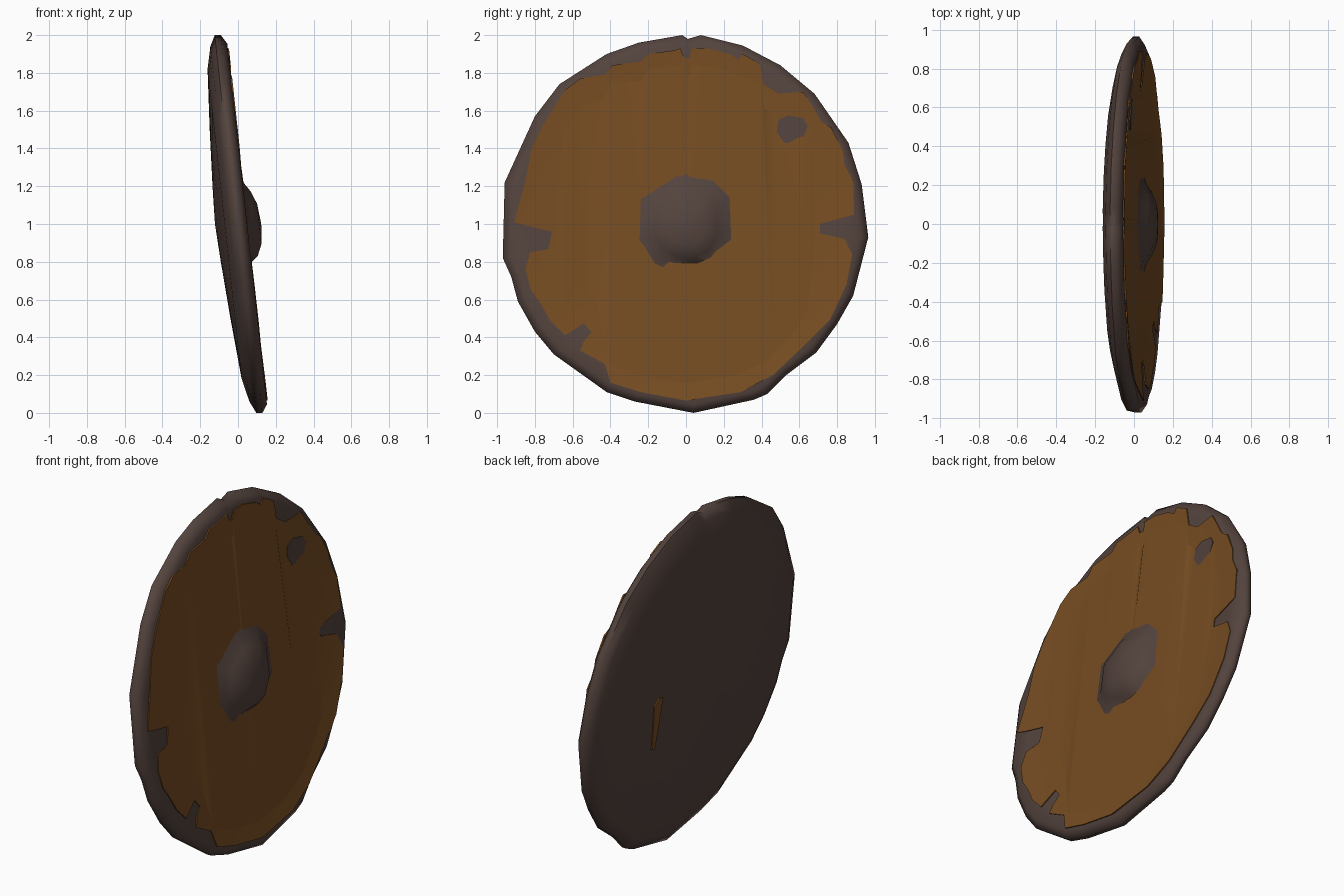
import bpy
import bmesh
import math

start_cube = bpy.data.objects.get("Cube")
if start_cube:
    bpy.data.objects.remove(start_cube, do_unlink=True)

LEAN = -0.11      # sideways lean of the shield per unit of height
MIDDLE = -0.005   # position of the mid plane at the centre


def make_material(name, colour):
    mat = bpy.data.materials.new(name)
    mat.use_nodes = True
    rgba = (*colour, 1.0)
    mat.diffuse_color = rgba
    for node in mat.node_tree.nodes:
        if node.type == "BSDF_PRINCIPLED":
            node.inputs["Base Color"].default_value = rgba
            node.inputs["Roughness"].default_value = 0.8
    return mat


iron = make_material("dark iron", (0.087, 0.056, 0.047))
wood = make_material("brown wood", (0.182, 0.073, 0.016))


def loft(name, outline, rings, mat, shape=None, smooth=38):
    """Join scaled copies of a (y, z) outline; each ring is (scale, offset)."""
    bm = bmesh.new()
    count = len(outline)
    loops = []
    for scale, offset in rings:
        points = outline if scale else [(0, 1)]
        loop = []
        for y, z in points:
            y, dz = y * scale, (z - 1) * scale
            depth = shape(y, dz, offset) if shape else offset
            loop.append(bm.verts.new((MIDDLE + LEAN * dz + depth, y, 1 + dz)))
        loops.append(loop)
    for a, b in zip(loops, loops[1:]):
        for i in range(count):
            j = (i + 1) % count
            if len(a) == 1:
                bm.faces.new((a[0], b[i], b[j]))
            elif len(b) == 1:
                bm.faces.new((a[i], a[j], b[0]))
            else:
                bm.faces.new((a[i], a[j], b[j], b[i]))
    # Close open ends with caps
    caps = [bm.faces.new(l) for l in (loops[0], loops[-1]) if len(l) > 1]
    bmesh.ops.triangulate(bm, faces=caps)
    bmesh.ops.recalc_face_normals(bm, faces=bm.faces[:])
    mesh = bpy.data.meshes.new(name)
    bm.to_mesh(mesh)
    bm.free()
    mesh.materials.append(mat)
    obj = bpy.data.objects.new(name, mesh)
    bpy.context.collection.objects.link(obj)
    bpy.ops.object.select_all(action="DESELECT")
    obj.select_set(True)
    bpy.context.view_layer.objects.active = obj
    bpy.ops.object.shade_smooth_by_angle(angle=math.radians(smooth))
    return obj


def dish(s):
    """Depth of the hollowed front at a fraction of the radius."""
    return 0.024 + 0.036 * min(s, 0.95) ** 4


def follow_front(y, dz, offset):
    return dish(math.hypot(y, dz) / 0.975) + offset


def follow_back(y, dz, offset):
    return -0.12 + 0.06 * math.hypot(y, dz) + offset


# Battered iron body: domed back, rounded rim, hollowed front
body_outline = [
    (-.97, .82), (-.96, 1.22), (-.8, 1.57), (-.67, 1.74), (-.42, 1.9),
    (-.25, 1.96), (-.02, 2), (.01, 1.98), (.08, 2), (.3, 1.945),
    (.5, 1.84), (.68, 1.69), (.86, 1.43), (.93, 1.21), (.965, .93),
    (.885, .62), (.8, .47), (.69, .32), (.53, .2), (.43, .1), (.36, .07),
    (.04, 0), (-.27, .06), (-.42, .11), (-.7, .31), (-.8, .43),
    (-.89, .59), (-.925, .72)]
back_rings = [(0, -.117), (.2, -.108), (.5, -.09), (.82, -.066), (.94, -.038),
              (1, -.008), (1, .024)]
front_rings = [(s, dish(s)) for s in (.955, .85, .7, .4, 0)]
loft("shield_body", body_outline, back_rings + front_rings, iron, smooth=65)

# Wooden facing with a torn edge, lying in the hollow
facing_outline = [
    (-.64, 1.71), (-.56, 1.77), (-.43, 1.79), (-.39, 1.84), (-.24, 1.86),
    (-.2, 1.9), (-.06, 1.92), (-.03, 1.93), (-.01, 1.88), (.02, 1.88),
    (.03, 1.93), (.12, 1.93), (.23, 1.9), (.28, 1.87), (.3, 1.9),
    (.39, 1.85), (.41, 1.74), (.49, 1.69), (.62, 1.7), (.66, 1.64),
    (.72, 1.54), (.77, 1.51), (.83, 1.39), (.84, 1.31), (.885, 1.23),
    (.89, 1.05), (.71, 1), (.71, .95), (.84, .92), (.88, .84), (.85, .68),
    (.76, .49), (.63, .36), (.46, .2), (.29, .11), (0, .065), (-.24, .11),
    (-.4, .16), (-.43, .26), (-.56, .33), (-.54, .38), (-.48, .4),
    (-.54, .475), (-.64, .41), (-.72, .49), (-.77, .58), (-.82, .65),
    (-.85, .76), (-.825, .85), (-.73, .86), (-.71, .96), (-.84, .99),
    (-.91, 1.01), (-.85, 1.23), (-.82, 1.39), (-.76, 1.52)]
facing_rings = [(1, -.003)] + [(s, .006) for s in (1, .93, .85, .7, .4, 0)]
loft("wood_facing", facing_outline, facing_rings, wood, follow_front)

# Bare patch in the wood
patch_outline = [(.48, 1.49), (.49, 1.55), (.54, 1.575), (.62, 1.56),
                 (.645, 1.52), (.61, 1.43), (.52, 1.43)]
loft("bare_patch", patch_outline, [(1, .004), (1, .011)], iron, follow_front)


# Central boss, dented along its lower edge
def dent(y, dz, offset):
    if dz < -0.18 and abs(y) < 0.2:
        return min(offset, 0.045)
    return offset


boss_outline = [
    (-.06, 1.305), (.03, 1.3), (.17, 1.28), (.28, 1.17), (.29, .9),
    (.19, .74), (.09, .7), (-.1, .7), (-.2, .75), (-.29, .9), (-.28, 1.16)]
boss_rings = [(1, .02), (1, .034), (.7, .062), (.57, .09), (.35, .118),
              (0, .128)]
loft("boss", boss_outline, boss_rings, iron, dent)

# Sliver of wood showing through the domed back
sliver_outline = [(.37, 1.02), (.4, 1.03), (.44, .99), (.415, .72),
                  (.39, .71), (.38, .87)]
loft("back_sliver", sliver_outline, [(1, .003), (1, -.006)], wood, follow_back)
